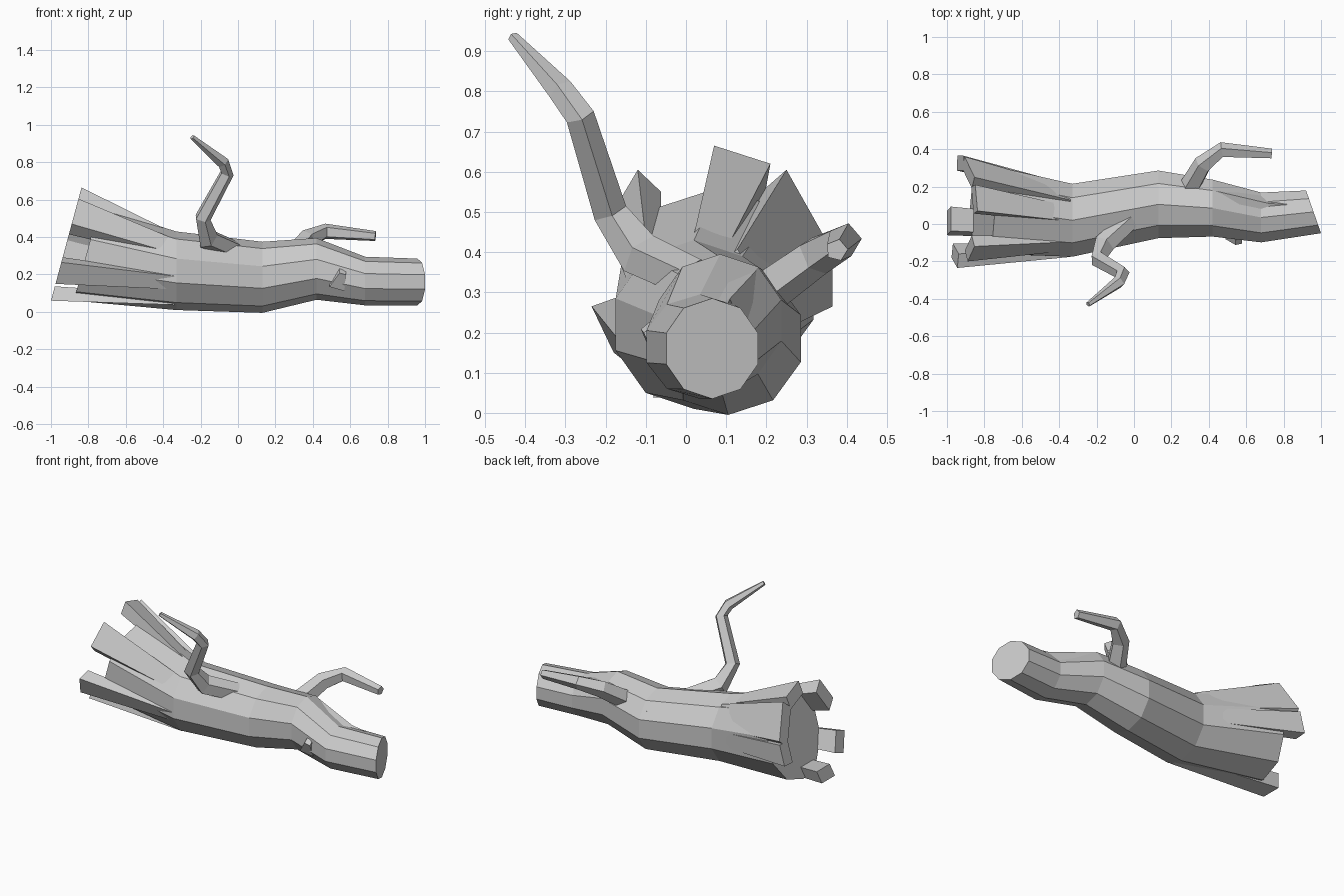
import bpy
import bmesh
from math import sin, cos, pi
from mathutils import Vector

cube = bpy.data.objects.get("Cube")
if cube:
    bpy.data.objects.remove(cube, do_unlink=True)

bark = bpy.data.materials.new("grey_wood")
bark.use_nodes = True
bark.diffuse_color = (0.6, 0.6, 0.6, 1)
bark.node_tree.nodes["Principled BSDF"].inputs["Base Color"].default_value = (0.6, 0.6, 0.6, 1)


def loft(name, rings):
    """Skin a list of equal-sized point rings and cap both ends."""
    bm = bmesh.new()
    rows = [[bm.verts.new(p) for p in ring] for ring in rings]
    n = len(rows[0])
    for a, b in zip(rows, rows[1:]):
        for i in range(n):
            j = (i + 1) % n
            bm.faces.new((a[i], a[j], b[j], b[i]))
    bm.faces.new(rows[0])
    bm.faces.new(rows[-1])
    bmesh.ops.recalc_face_normals(bm, faces=bm.faces)
    mesh = bpy.data.meshes.new(name)
    bm.to_mesh(mesh)
    bm.free()
    mesh.materials.append(bark)
    obj = bpy.data.objects.new(name, mesh)
    bpy.context.collection.objects.link(obj)
    return obj


def trunk_ring(x, cy, cz, ry, rz, lean_y=0, lean_z=0):
    """Ten-sided cross-section, optionally leaning along the trunk."""
    ring = []
    for i in range(10):
        a = 2 * pi * (i + 0.5) / 10
        y, z = ry * cos(a), rz * sin(a)
        ring.append((x + lean_y * y + lean_z * z, cy + y, cz + z))
    return ring


def branch(name, path, sides=5):
    """Tapered bent limb following (x, y, z, radius) points."""
    pts = [Vector(p[:3]) for p in path]
    rings = []
    for i, p in enumerate(pts):
        before, after = pts[max(i - 1, 0)], pts[min(i + 1, len(pts) - 1)]
        t = (after - before).normalized()
        if i == 0:
            u = t.orthogonal().normalized()
        u = (u - t * u.dot(t)).normalized()
        v = t.cross(u)
        rings.append([p + path[i][3] * (u * cos(2 * pi * k / sides) + v * sin(2 * pi * k / sides))
                      for k in range(sides)])
    return loft(name, rings)


# Main log, from the root end to the sawn end
loft("trunk", [
    trunk_ring(-0.81, 0.08, 0.31, 0.25, 0.25, 0, 0.27),
    trunk_ring(-0.33, 0.02, 0.22, 0.205, 0.21),
    trunk_ring(0.13, 0.105, 0.185, 0.19, 0.19),
    trunk_ring(0.42, 0.085, 0.23, 0.16, 0.165),
    trunk_ring(0.68, 0.035, 0.165, 0.14, 0.13),
    trunk_ring(0.96, 0.065, 0.16, 0.12, 0.125, -0.35),
])

# Broken roots flaring past the root end; each is given by its outer edge (y, z)
flare_centre, trunk_centre = Vector((0.08, 0.31)), Vector((0.02, 0.22))
roots = {
    "top_root": ((0.07, 0.665), (0.21, 0.62)),
    "upper_front_root": ((-0.12, 0.605), (-0.2, 0.47)),
    "lower_front_root": ((-0.235, 0.265), (-0.18, 0.15)),
    "bottom_root": ((-0.06, 0.06), (0.07, 0.06)),
    "upper_back_root": ((0.25, 0.605), (0.36, 0.41)),
    "lower_back_root": ((0.365, 0.39), (0.365, 0.265)),
}
for name, edge in roots.items():
    a, b = (Vector(p) - flare_centre for p in edge)
    middle = (a + b) / 2
    inward = -middle.normalized() * 0.08
    quad = [a, b, b + inward, a + inward]
    shrink = 0.19 / middle.length
    tip = [flare_centre + p for p in quad]
    base = [trunk_centre + p * shrink for p in quad]
    loft(name, [
        [(-1 + 0.27 * (p.y - 0.06), p.x, p.y) for p in tip],
        [(-0.34, p.x, p.y) for p in base],
    ])

# Limbs
branch("tall_branch", [
    (-0.02, 0.02, 0.33, 0.055), (-0.16, -0.11, 0.39, 0.06), (-0.19, -0.19, 0.5, 0.045),
    (-0.06, -0.265, 0.74, 0.038), (-0.08, -0.31, 0.8, 0.034), (-0.245, -0.43, 0.935, 0.014),
])
branch("back_branch", [
    (0.29, 0.18, 0.29, 0.06), (0.37, 0.32, 0.39, 0.052),
    (0.47, 0.395, 0.43, 0.043), (0.735, 0.375, 0.405, 0.028),
])

# Small snapped twig on the front side
branch("twig_stub", [(0.53, -0.04, 0.15, 0.06), (0.56, -0.095, 0.215, 0.025)], 4)

# Raised bark strip along the upper back of the narrow end
loft("bark_ridge", [
    [(0.1, 0.14, 0.33), (0.1, 0.2, 0.34), (0.1, 0.25, 0.29)],
    [(0.42, 0.1, 0.36), (0.42, 0.18, 0.36), (0.42, 0.22, 0.28)],
    [(0.72, 0.06, 0.26), (0.72, 0.11, 0.285), (0.72, 0.14, 0.22)],
    [(0.9, 0.07, 0.26), (0.9, 0.1, 0.265), (0.9, 0.13, 0.22)],
])
